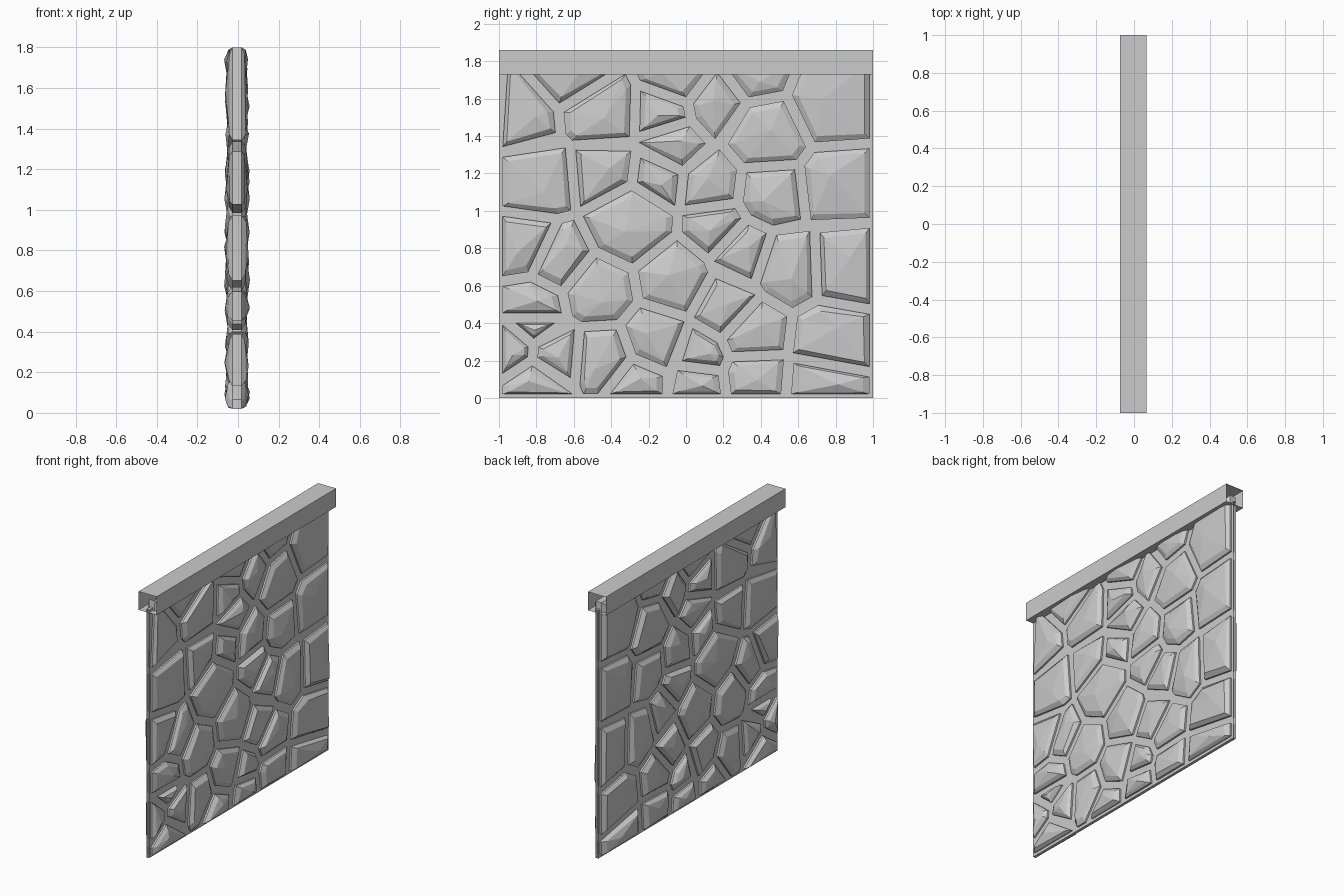
import bpy, bmesh, random
from mathutils import Vector

if "Cube" in bpy.data.objects:
    bpy.data.objects.remove(bpy.data.objects["Cube"])

random.seed(4)
CX = -0.005            # wall centre plane
GAP = 0.027            # half the mortar joint

# Stone seeds: y, z, relative radius
SEEDS = [
    (-.60, 1.73, .15), (-.04, 1.73, .12), (.38, 1.73, .13), (.77, 1.57, .19),
    (-.88, 1.48, .15), (-.47, 1.52, .16), (-.12, 1.51, .10), (.17, 1.57, .12),
    (.44, 1.41, .18), (-.07, 1.35, .12), (-.80, 1.18, .19), (-.45, 1.21, .15),
    (-.15, 1.17, .11), (.13, 1.14, .13), (.46, 1.10, .15), (.80, 1.14, .17),
    (-.85, .82, .14), (-.68, .74, .14), (-.30, .93, .19), (.16, .92, .12),
    (.31, .78, .13), (.55, .70, .16), (.84, .71, .16), (-.47, .57, .16),
    (-.07, .64, .16), (.22, .48, .14), (-.80, .50, .11), (-.80, .39, .09),
    (-.91, .26, .08), (-.69, .24, .12), (-.45, .22, .14), (-.17, .32, .14),
    (.08, .24, .09), (.35, .36, .14), (.77, .31, .15), (-.79, .08, .11),
    (-.27, .08, .11), (.06, .08, .09), (.36, .12, .11), (.73, .09, .12)]


def clip(poly, n, c):
    """Keep the part of a 2D polygon where p.n <= c."""
    out = []
    for a, b in zip(poly, poly[1:] + poly[:1]):
        da, db = a.dot(n) - c, b.dot(n) - c
        if da <= 0:
            out.append(a)
        if da * db < 0:
            out.append(a.lerp(b, da / (da - db)))
    return out


def cell(i):
    """Weighted Voronoi cell of one stone, shrunk by the joint."""
    y, z, r = SEEDS[i]
    p = Vector((y, z))
    poly = [Vector(v) for v in ((-.98, .02), (.98, .02), (.98, 1.8), (-.98, 1.8))]
    for j, (y2, z2, r2) in enumerate(SEEDS):
        if j != i:
            d = Vector((y2, z2)) - p
            n = d.normalized()
            poly = clip(poly, n, n.dot(p) + (d.length_squared + r * r - r2 * r2) / (2 * d.length) - GAP)
    # Drop tiny edges
    return [v for k, v in enumerate(poly) if (v - poly[k - 1]).length > .045]


def add_stone(bm, poly):
    """Faceted stone poking through both faces of the wall."""
    mid = sum(poly, Vector((0, 0))) / len(poly)
    rings = []
    for side in (-1, 1):
        base = [bm.verts.new((CX + side * .022, *v)) for v in poly]
        rim = []
        for v in poly:
            q = v + (mid - v).normalized() * min(.035, .3 * (v - mid).length)
            rim.append(bm.verts.new((CX + side * random.uniform(.036, .047), *q)))
        off = (random.choice(poly) - mid) * .2
        peak = bm.verts.new((CX + side * random.uniform(.05, .064), *(mid + off)))
        for k in range(len(poly)):
            bm.faces.new((base[k - 1], base[k], rim[k], rim[k - 1]))
            bm.faces.new((rim[k - 1], rim[k], peak))
        rings.append(base)
    for k in range(len(poly)):
        bm.faces.new((rings[0][k - 1], rings[0][k], rings[1][k], rings[1][k - 1]))


def finish(bm, name):
    bmesh.ops.recalc_face_normals(bm, faces=bm.faces)
    me = bpy.data.meshes.new(name)
    bm.to_mesh(me)
    bm.free()
    ob = bpy.data.objects.new(name, me)
    bpy.context.collection.objects.link(ob)


def open_box(name, x0, x1, z0, z1):
    """Rectangular sleeve along y with open ends."""
    bm = bmesh.new()
    a, b = [[bm.verts.new((x, y, z)) for x, z in ((x0, z0), (x1, z0), (x1, z1), (x0, z1))]
            for y in (-1, 1)]
    for k in range(4):
        bm.faces.new((a[k - 1], a[k], b[k], b[k - 1]))
    finish(bm, name)


# Mortar panel and coping cap
open_box("mortar_panel", CX - .01, CX + .01, 0, 1.75)
open_box("coping_cap", -.075, .065, 1.73, 1.86)

# Stones
bm = bmesh.new()
for i in range(len(SEEDS)):
    outline = cell(i)
    if len(outline) > 2:
        add_stone(bm, outline)
finish(bm, "stones")
